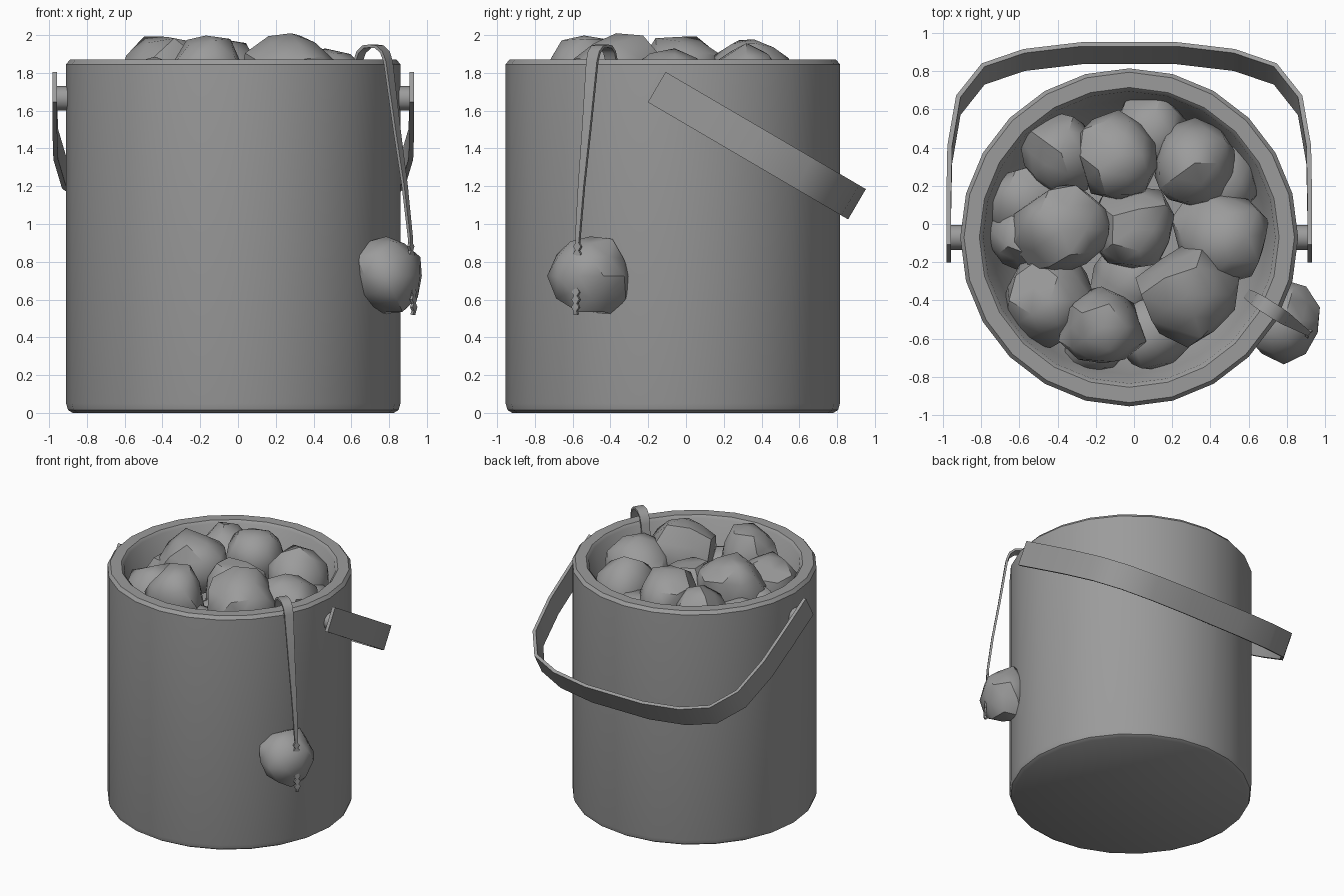
import bpy, bmesh, math, random
from mathutils import Vector

if "Cube" in bpy.data.objects:
    bpy.data.objects.remove(bpy.data.objects["Cube"])

random.seed(4)
CX, CY = -0.025, -0.07          # bucket axis

grey = bpy.data.materials.new("grey")
grey.diffuse_color = (0.33, 0.33, 0.33, 1)
grey.use_nodes = True
grey.node_tree.nodes["Principled BSDF"].inputs["Base Color"].default_value = grey.diffuse_color


def finish(name, bm, angle=35, thick=0):
    bmesh.ops.recalc_face_normals(bm, faces=bm.faces[:])
    me = bpy.data.meshes.new(name)
    bm.to_mesh(me)
    bm.free()
    ob = bpy.data.objects.new(name, me)
    bpy.context.collection.objects.link(ob)
    me.materials.append(grey)
    if thick:
        m = ob.modifiers.new("thickness", 'SOLIDIFY')
        m.thickness = thick
        m.offset = 0
        bpy.context.view_layer.objects.active = ob
        bpy.ops.object.modifier_apply(modifier=m.name)
    bpy.ops.object.select_all(action='DESELECT')
    ob.select_set(True)
    bpy.context.view_layer.objects.active = ob
    bpy.ops.object.shade_smooth_by_angle(angle=math.radians(angle))
    return ob


def ribbon(name, rows, thick, angle=40):
    """Strip through pairs of edge points, given thickness."""
    bm = bmesh.new()
    vs = [[bm.verts.new(p) for p in row] for row in rows]
    for a, b in zip(vs, vs[1:]):
        bm.faces.new((a[0], a[1], b[1], b[0]))
    return finish(name, bm, angle, thick)


# Bucket: lathed wall, rim and tapered liner
N = 24
profile = [(0.85, 0), (0.875, 0.015), (0.885, 0.05), (0.885, 1.845), (0.865, 1.87),
           (0.785, 1.87), (0.765, 1.85), (0.72, 1.6), (0.60, 1.42)]
bm = bmesh.new()
rings = [[bm.verts.new((CX + r * math.cos(2 * math.pi * i / N),
                        CY + r * math.sin(2 * math.pi * i / N), z)) for i in range(N)]
         for r, z in profile]
for a, b in zip(rings, rings[1:]):
    for i in range(N):
        j = (i + 1) % N
        bm.faces.new((a[i], a[j], b[j], b[i]))
bm.faces.new(rings[0][::-1])
bm.faces.new(rings[-1])
finish("bucket", bm)

# Handle: flat strap hanging down at the back
half = [(0.945, 0), (0.945, 0.3), (0.94, 0.6), (0.895, 0.90), (0.765, 1.09),
        (0.55, 1.175), (0.25, 1.216), (0, 1.216)]
path = half + [(-x, u) for x, u in half[-2::-1]]
start, du, dv = Vector((CX, -0.155, 1.725)), Vector((0, 0.863, -0.505)), Vector((0, 0.505, 0.863))
ribbon("handle", [[start + Vector((x, 0, 0)) + du * u + dv * s for s in (-0.093, 0.093)]
                  for x, u in path], 0.025)

# Handle pivots
for side, label in ((-1, "left"), (1, "right")):
    bm = bmesh.new()
    bmesh.ops.create_cone(bm, cap_ends=True, segments=12, radius1=0.065, radius2=0.065, depth=0.10)
    for v in bm.verts:
        x, y, z = v.co
        v.co = (CX + side * 0.90 + z, CY + x, 1.665 + y)
    finish("pivot_" + label, bm)


# Ice chunks: spheres chopped by random planes
def chunk(name, x, y, z, r, sx=1.0):
    planes = []
    while len(planes) < 13:
        d = Vector([random.gauss(0, 1) for _ in range(3)]).normalized()
        if all(d.dot(p) < 0.8 for p, _ in planes):
            planes.append((d, r * random.uniform(0.83, 0.97)))
    bm = bmesh.new()
    bmesh.ops.create_icosphere(bm, subdivisions=2, radius=1)
    for v in bm.verts:
        d = v.co.normalized()
        k = min([h / d.dot(p) for p, h in planes if d.dot(p) > 0.1] + [r * 1.12])
        v.co = Vector((x, y, z)) + Vector((d.x * sx, d.y, d.z)) * k
    finish(name, bm, 38)


ice = [(-0.38, 0.37, 1.70, 0.21), (-0.08, 0.36, 1.76, 0.23), (0.32, 0.32, 1.70, 0.23),
       (0.08, 0.48, 1.58, 0.20), (0.46, 0.22, 1.56, 0.21), (-0.38, -0.03, 1.76, 0.245),
       (-0.01, -0.03, 1.67, 0.23), (0.46, -0.06, 1.68, 0.25), (0.28, -0.37, 1.755, 0.255),
       (-0.44, -0.40, 1.66, 0.24), (-0.17, -0.54, 1.77, 0.22), (-0.57, 0.12, 1.60, 0.20),
       (0.10, -0.58, 1.56, 0.20), (-0.20, -0.62, 1.55, 0.17), (-0.58, -0.06, 1.62, 0.18),
       (-0.02, -0.28, 1.50, 0.20)]
for i, c in enumerate(ice):
    chunk("ice_chunk_%d" % (i + 1), *c)

# Chunk held by the tongs outside
chunk("held_ice_chunk", 0.785, -0.505, 0.725, 0.215, 0.9)

# Tongs: bent strap over the rim, tapering to toothed tips
radial, across = Vector((0.84, -0.54, 0)), Vector((0.54, 0.84, 0))
top = Vector((0.715, -0.445, 0))
leg = [(0.0, 1.942, 0.038), (0.04, 1.938, 0.038), (0.075, 1.91, 0.036), (0.095, 1.86, 0.034),
       (0.15, 1.5, 0.025), (0.20, 1.2, 0.018), (0.235, 0.93, 0.013)]
for i in range(19):             # teeth
    leg.append((0.236 + i * 0.0012, 0.90 - i * 0.02, 0.024 if i % 2 else 0.010))
leg.append((0.25, 0.52, 0.012))


def pair(s, z, w, side):
    c = top + radial * (s * side) + Vector((0, 0, z))
    return [c - across * w, c + across * w]


rows = [pair(*p, -1) for p in leg[:0:-1]] + [pair(*p, 1) for p in leg]
ribbon("tongs", rows, 0.016)
